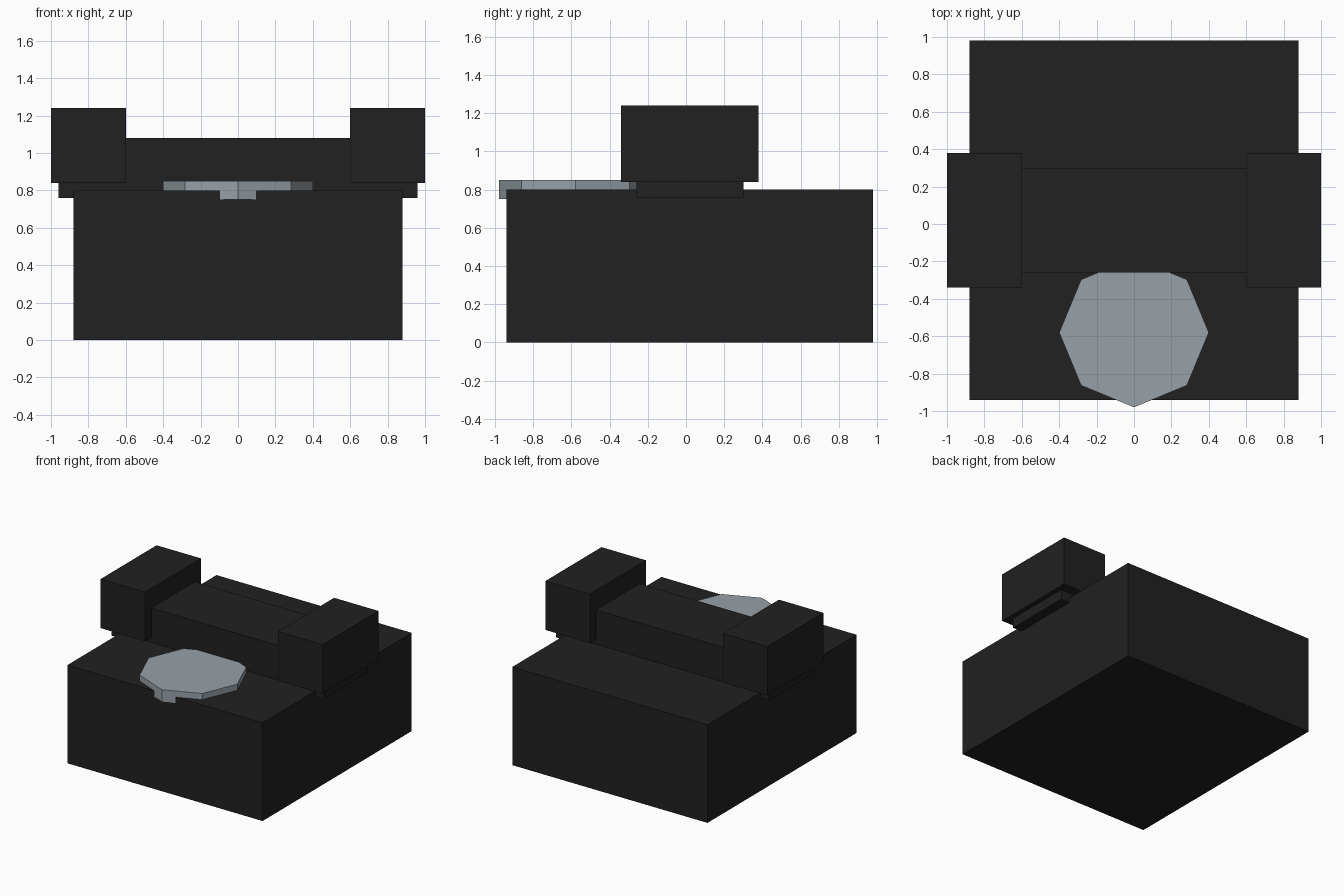
import bpy
import math

if "Cube" in bpy.data.objects:
    bpy.data.objects.remove(bpy.data.objects["Cube"])


def make_material(name, rgb):
    m = bpy.data.materials.new(name)
    m.diffuse_color = (*rgb, 1.0)
    m.use_nodes = True
    m.node_tree.nodes["Principled BSDF"].inputs["Base Color"].default_value = m.diffuse_color
    return m


black = make_material("black", (0.0150, 0.0150, 0.0150))
grey = make_material("blue_grey", (0.31, 0.355, 0.39))


def box(name, lo, hi, mat):
    """Axis-aligned block between two corners."""
    centre = [(a + b) / 2 for a, b in zip(lo, hi)]
    bpy.ops.mesh.primitive_cube_add(size=1, location=centre)
    ob = bpy.context.object
    ob.name = name
    ob.scale = [b - a for a, b in zip(lo, hi)]
    bpy.ops.object.transform_apply(location=False, rotation=False, scale=True)
    ob.data.materials.append(mat)
    return ob


# Main body
box("body", (-0.88, -0.94, 0.0), (0.88, 0.98, 0.80), black)

# Cross bar resting on the body
box("cross_bar", (-0.96, -0.26, 0.76), (0.96, 0.30, 1.08), black)

# Raised blocks at both ends of the bar
for side, x0, x1 in (("left", -1.0, -0.6), ("right", 0.6, 1.0)):
    box(side + "_end_block", (x0, -0.34, 0.84), (x1, 0.38, 1.24), black)

# Octagonal disc, half sunk into the body, one corner over the front edge
bpy.ops.mesh.primitive_cylinder_add(vertices=8, radius=0.4, depth=0.1,
                                    location=(0, -0.58, 0.80))
disc = bpy.context.object
disc.name = "octagonal_disc"
disc.data.materials.append(grey)
